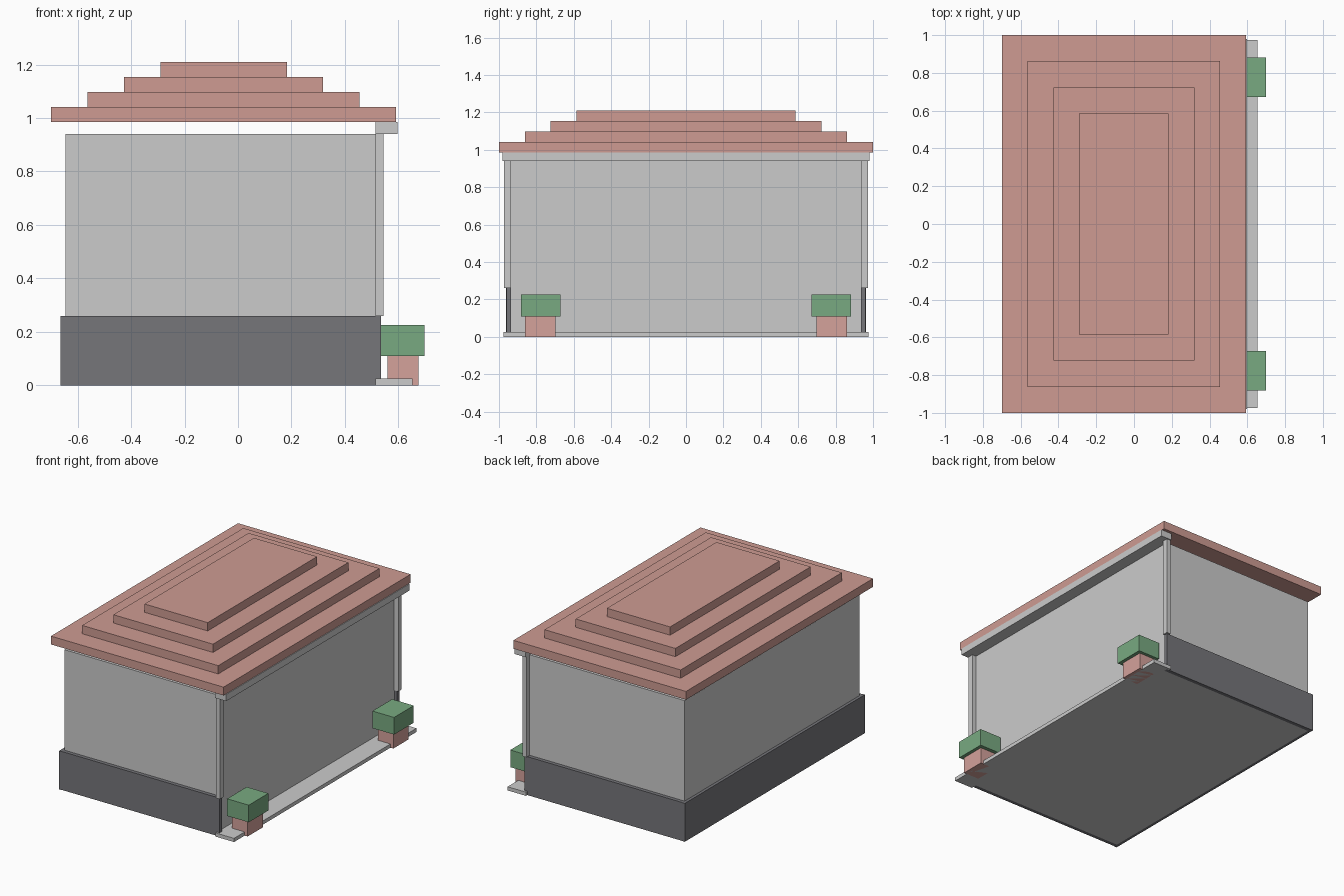
import bpy

if "Cube" in bpy.data.objects:
    bpy.data.objects.remove(bpy.data.objects["Cube"])


def material(name, rgb):
    m = bpy.data.materials.new(name)
    m.diffuse_color = (*rgb, 1)
    m.use_nodes = True
    m.node_tree.nodes["Principled BSDF"].inputs["Base Color"].default_value = m.diffuse_color
    return m


roof_red = material("roof_red", (0.62, 0.33, 0.29))
clay = material("clay", (0.66, 0.36, 0.33))
leaf = material("leaf", (0.19, 0.40, 0.22))
slate = material("slate", (0.18, 0.18, 0.195))


def box(name, x, y, z, mat=None):
    """Box from (min, max) ranges."""
    lo, hi = zip(x, y, z)
    bpy.ops.mesh.primitive_cube_add(size=1, location=[(a + b) / 2 for a, b in zip(lo, hi)])
    ob = bpy.context.object
    ob.name = name
    ob.scale = [b - a for a, b in zip(lo, hi)]
    bpy.ops.object.transform_apply(location=False, rotation=False, scale=True)
    if mat:
        ob.data.materials.append(mat)
    return ob


def pair(name, x, y, z, mat=None):
    """Two boxes mirrored across y = 0."""
    box(name + "_back", x, y, z, mat)
    box(name + "_front", x, (-y[1], -y[0]), z, mat)


# Main building body
box("walls", (-0.645, 0.515), (-0.936, 0.936), (0, 0.94))

# Dark plinth cladding on three sides
pair("plinth_side", (-0.645, 0.535), (0.936, 0.961), (0, 0.26), slate)
box("plinth_rear", (-0.665, -0.645), (-0.963, 0.963), (0, 0.26), slate)

# Facade: corner pilasters, cornice and step
pair("pilaster", (0.515, 0.545), (0.935, 0.972), (0.26, 0.94))
box("cornice", (0.515, 0.597), (-0.98, 0.98), (0.94, 0.985))
box("step", (0.515, 0.653), (-0.975, 0.975), (0, 0.025))

# Stepped roof, each tier smaller than the one below
for i in range(4):
    inset = 0.1365 * i
    half_y = 1 - 0.1383 * i
    z = 0.985 + 0.0562 * i
    box(f"roof_tier_{i + 1}", (-0.70 + inset, 0.592 - inset),
        (-half_y, half_y), (z, z + 0.0562), roof_red)

# Planters with clipped shrubs
pair("pot", (0.559, 0.675), (0.697, 0.861), (0, 0.11), clay)
pair("shrub", (0.536, 0.698), (0.672, 0.882), (0.11, 0.226), leaf)
